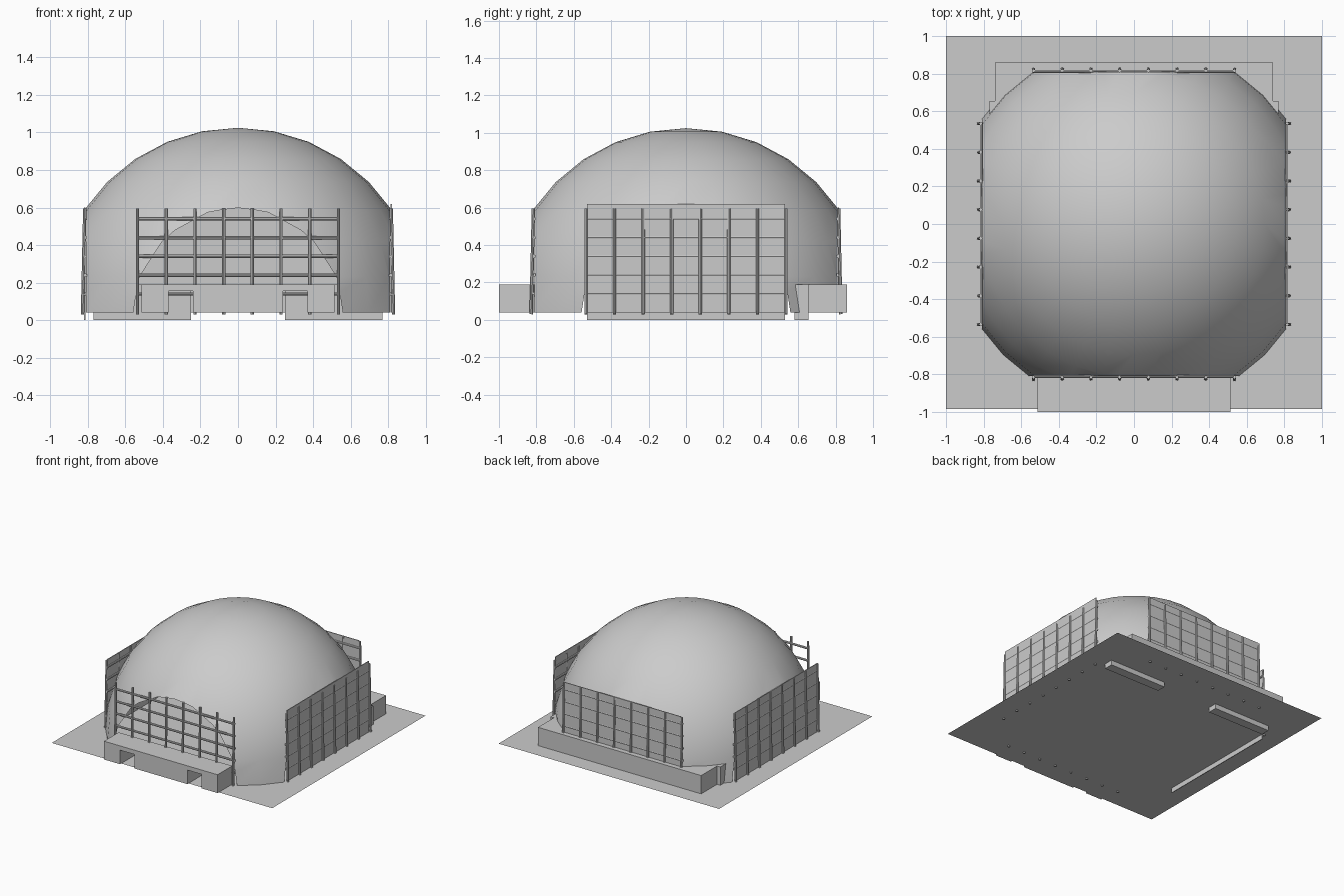
import bpy, bmesh, math
from mathutils import Vector, Matrix

if "Cube" in bpy.data.objects:
    bpy.data.objects.remove(bpy.data.objects["Cube"])

BASE = 0.04    # floor level
WALL = 0.81    # distance of the four flat cuts


def add_object(name, bm, smooth=False):
    mesh = bpy.data.meshes.new(name)
    bm.to_mesh(mesh)
    bm.free()
    ob = bpy.data.objects.new(name, mesh)
    bpy.context.collection.objects.link(ob)
    if smooth:
        mesh.polygons.foreach_set("use_smooth", [True] * len(mesh.polygons))
    return ob


def box(name, x0, x1, y0, y1, z0, z1):
    bm = bmesh.new()
    bmesh.ops.create_cube(bm, size=1)
    bmesh.ops.scale(bm, vec=(x1 - x0, y1 - y0, z1 - z0), verts=bm.verts)
    bmesh.ops.translate(bm, vec=((x0 + x1) / 2, (y0 + y1) / 2, (z0 + z1) / 2), verts=bm.verts)
    return add_object(name, bm)


def rod(bm, a, b, r=0.009, sides=8):
    a, b = Vector(a), Vector(b)
    d = b - a
    m = Matrix.Translation((a + b) / 2) @ d.to_track_quat('Z', 'Y').to_matrix().to_4x4()
    bmesh.ops.create_cone(bm, cap_ends=True, segments=sides, radius1=r, radius2=r,
                          depth=d.length, matrix=m)


# Ground plate
bm = bmesh.new()
bm.faces.new([bm.verts.new(p) for p in
              ((-1, -0.985, BASE), (1, -0.985, BASE), (1, 1, BASE), (-1, 1, BASE))])
add_object("ground_plate", bm)

# Dome: sphere sliced by the floor and four upright planes, leaving open arches
bm = bmesh.new()
bmesh.ops.create_uvsphere(bm, u_segments=32, v_segments=16, radius=0.985,
                          matrix=Matrix.Translation((0, 0, BASE)))
for co, no in (((0, 0, BASE), (0, 0, -1)), ((WALL, 0, 0), (1, 0, 0)), ((-WALL, 0, 0), (-1, 0, 0)),
               ((0, WALL, 0), (0, 1, 0)), ((0, -WALL, 0), (0, -1, 0))):
    bmesh.ops.bisect_plane(bm, geom=bm.verts[:] + bm.edges[:] + bm.faces[:], dist=1e-5,
                           plane_co=co, plane_no=no, clear_outer=True)
add_object("dome_shell", bm, smooth=True)


# Window lattices, built facing -y and turned to each side
def lattice(name, angle):
    bm = bmesh.new()
    for i in range(8):
        x = -0.535 + i * 1.07 / 7
        rod(bm, (x, -0.828, 0.03), (x, -0.816, 0.595))
    for z in (0.14, 0.24, 0.34, 0.44, 0.54):
        rod(bm, (-0.54, -0.812, z), (0.54, -0.812, z))
    ob = add_object(name, bm, smooth=True)
    ob.rotation_euler.z = angle
    with bpy.context.temp_override(active_object=ob, object=ob, selected_objects=[ob],
                                   selected_editable_objects=[ob]):
        bpy.ops.object.shade_smooth_by_angle()


for i, side in enumerate(("front", "right", "back", "left")):
    lattice(side + "_window_bars", i * math.pi / 2)

# Glass panes on three sides
box("right_pane", 0.813, 0.819, -0.53, 0.53, BASE, 0.62)
box("left_pane", -0.819, -0.813, -0.53, 0.53, 0.0, 0.6)
box("back_pane", -0.53, 0.53, 0.813, 0.819, BASE, 0.6)

# Front bench with two notches
outline = [(-0.515, 0.04), (-0.37, 0.04), (-0.37, 0.155), (-0.24, 0.155), (-0.24, 0.04),
           (0.24, 0.04), (0.24, 0.155), (0.37, 0.155), (0.37, 0.04), (0.515, 0.04),
           (0.515, 0.19), (-0.515, 0.19)]
bm = bmesh.new()
face = bm.faces.new([bm.verts.new((x, -1, z)) for x, z in outline])
ext = bmesh.ops.extrude_face_region(bm, geom=[face])
bmesh.ops.translate(bm, vec=(0, 0.19, 0),
                    verts=[g for g in ext["geom"] if isinstance(g, bmesh.types.BMVert)])
bmesh.ops.recalc_face_normals(bm, faces=bm.faces)
add_object("front_bench", bm)

# Back bench and the two supports behind it
box("back_bench", -0.74, 0.74, 0.655, 0.86, BASE, 0.19)
for side, s in (("left", -1), ("right", 1)):
    a, b = sorted((s * 0.25, s * 0.77))
    box("bench_support_" + side, a, b, 0.58, 0.655, 0.0, 0.19)
